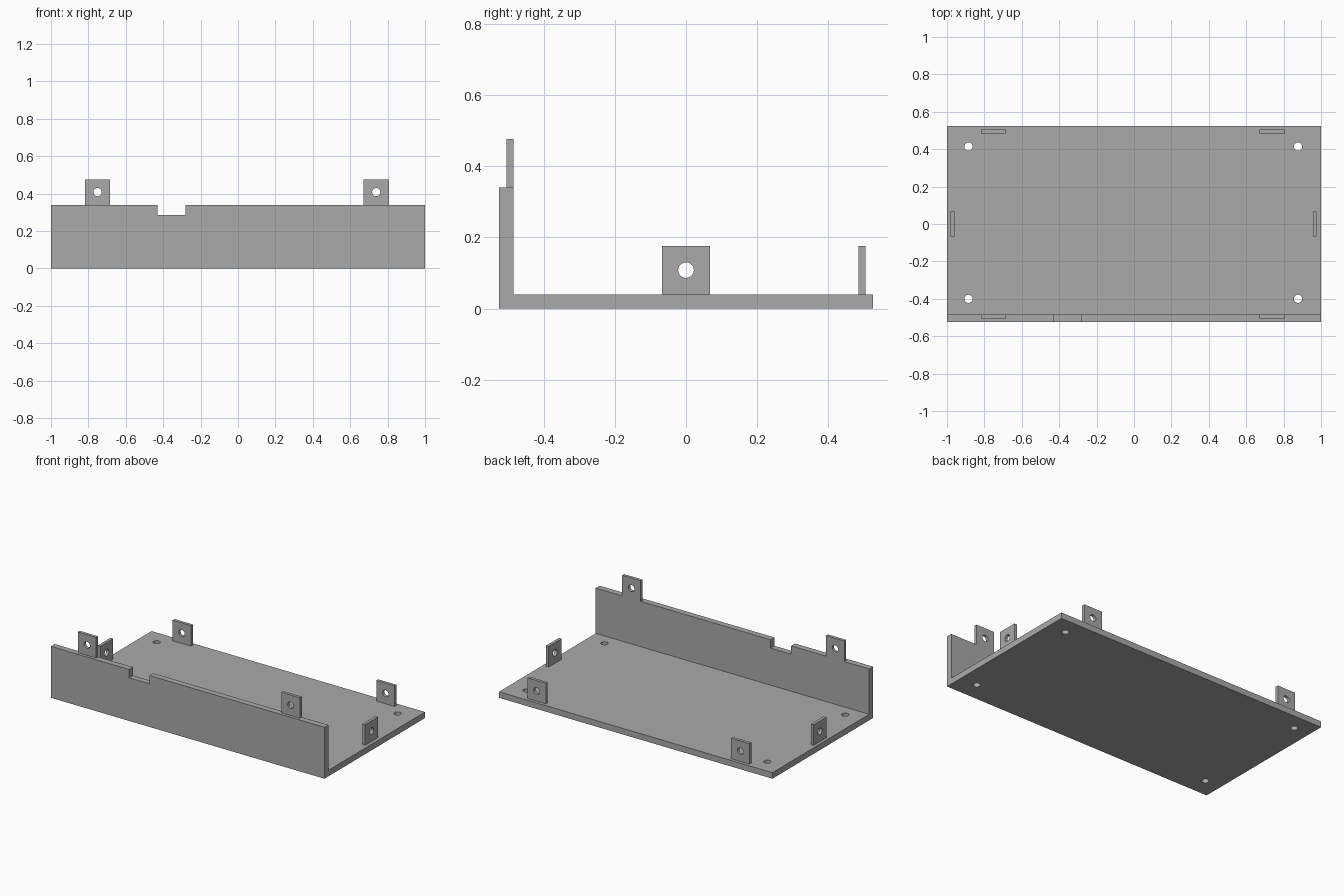
import bpy, bmesh, math
from mathutils import Matrix, Vector

default = bpy.data.objects.get("Cube")
if default:
    bpy.data.objects.remove(default)

# One flat colour for the whole tray
grey = bpy.data.materials.new("plain_grey")
grey.use_nodes = True
grey.diffuse_color = (0.4, 0.4, 0.4, 1)
grey.node_tree.nodes["Principled BSDF"].inputs["Base Color"].default_value = (0.4, 0.4, 0.4, 1)

# Plate orientations: profile axes (u, v) and extrusion axis as world directions
X, Y, Z = Vector((1, 0, 0)), Vector((0, 1, 0)), Vector((0, 0, 1))
FLAT, FACING_Y, FACING_X = (X, Y, Z), (X, Z, Y), (Y, Z, X)

HALF_DEPTH = 0.525
THICK = 0.04
WALL_TOP = 0.34
TAB_THICK = 0.02
TAB_WIDTH = 0.134
TAB_HEIGHT = 0.136
HOLE_RADIUS = 0.022


def rect(u0, v0, u1, v1):
    return [(u0, v0), (u1, v0), (u1, v1), (u0, v1)]


def circle(u, v, sides=32):
    angles = [math.tau * i / sides for i in range(sides)]
    return [(u + HOLE_RADIUS * math.cos(a), v + HOLE_RADIUS * math.sin(a)) for a in angles]


def plate(name, outline, holes, axes, start, thickness):
    """Fill an outline with round holes, then extrude it into a plate."""
    bm = bmesh.new()
    u, v, w = axes
    for loop in [outline] + [circle(*h) for h in holes]:
        verts = [bm.verts.new(u * a + v * b + w * start) for a, b in loop]
        for i, vert in enumerate(verts):
            bm.edges.new((vert, verts[i - 1]))
    bmesh.ops.triangle_fill(bm, edges=bm.edges[:], use_beauty=True, normal=w)
    bmesh.ops.dissolve_degenerate(bm, dist=1e-5, edges=bm.edges[:])
    result = bmesh.ops.extrude_face_region(bm, geom=bm.faces[:], use_keep_orig=True)
    moved = [g for g in result["geom"] if isinstance(g, bmesh.types.BMVert)]
    bmesh.ops.translate(bm, verts=moved, vec=w * thickness)
    bmesh.ops.recalc_face_normals(bm, faces=bm.faces[:])
    mesh = bpy.data.meshes.new(name)
    bm.to_mesh(mesh)
    bm.free()
    mesh.materials.append(grey)
    obj = bpy.data.objects.new(name, mesh)
    bpy.context.collection.objects.link(obj)
    return obj


def tab(name, centre, bottom, axes, start):
    """Square mounting tab with a screw hole in its middle."""
    half = TAB_WIDTH / 2
    plate(name, rect(centre - half, bottom, centre + half, bottom + TAB_HEIGHT),
          [(centre, bottom + TAB_HEIGHT / 2)], axes, start, TAB_THICK)


# Base with four corner holes
inner = -HALF_DEPTH + THICK
corner_holes = [(x, y) for x in (-0.885, 0.877) for y in (-0.4, 0.414)]
plate("base", rect(-1, inner, 1, HALF_DEPTH), corner_holes, FLAT, 0, THICK)

# Front wall with a notch in its top edge
wall = [(-1, 0), (1, 0), (1, WALL_TOP), (-0.28, WALL_TOP), (-0.28, 0.285),
        (-0.43, 0.285), (-0.43, WALL_TOP), (-1, WALL_TOP)]
plate("front_wall", wall, [], FACING_Y, -HALF_DEPTH, THICK)

# Tabs on the wall and along the back edge
for side, x in (("right", -0.751), ("left", 0.739)):
    tab(f"front_{side}_tab", x, WALL_TOP, FACING_Y, inner - TAB_THICK)
    tab(f"back_{side}_tab", x, THICK, FACING_Y, 0.485)

# Tabs at the two ends
tab("right_end_tab", 0, THICK, FACING_X, -0.98)
tab("left_end_tab", 0, THICK, FACING_X, 0.957)
